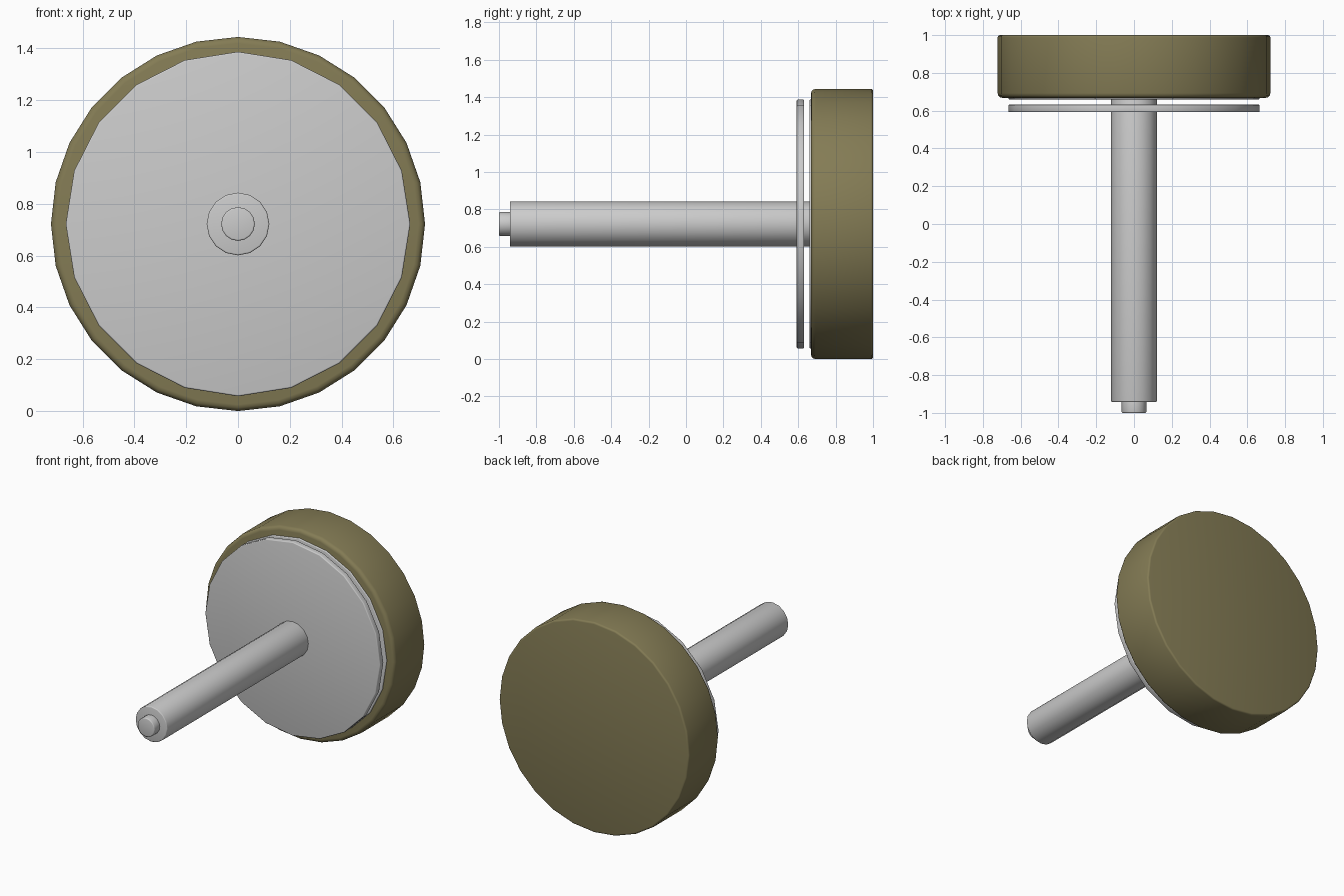
import bpy, bmesh, math

if "Cube" in bpy.data.objects:
    bpy.data.objects.remove(bpy.data.objects["Cube"])

CZ = 0.722  # height of the common axis


def lathe(name, profile, sides, mat=None):
    """Closed solid of revolution about the y axis; profile is (radius, y) from front to back."""
    bm = bmesh.new()
    rings = []
    for r, y in profile:
        rings.append([bm.verts.new((r * math.sin(2 * math.pi * i / sides), y,
                                    CZ + r * math.cos(2 * math.pi * i / sides)))
                      for i in range(sides)])
    for a, b in zip(rings, rings[1:]):
        for i in range(sides):
            j = (i + 1) % sides
            bm.faces.new((a[i], a[j], b[j], b[i]))
    bm.faces.new(rings[0])
    bm.faces.new(rings[-1])
    bmesh.ops.recalc_face_normals(bm, faces=bm.faces)
    me = bpy.data.meshes.new(name)
    bm.to_mesh(me)
    bm.free()
    ob = bpy.data.objects.new(name, me)
    bpy.context.collection.objects.link(ob)
    if mat:
        me.materials.append(mat)
    bpy.ops.object.select_all(action='DESELECT')
    ob.select_set(True)
    bpy.context.view_layer.objects.active = ob
    bpy.ops.object.shade_smooth_by_angle(angle=math.radians(50))
    return ob


def rounded(r, y0, y1, b0, b1):
    """Cylinder profile with rounded front (b0) and back (b1) edges."""
    angles = [0, math.pi / 6, math.pi / 3, math.pi / 2]
    front = [(r - b0 + b0 * math.sin(a), y0 + b0 - b0 * math.cos(a)) for a in angles]
    back = [(r - b1 + b1 * math.cos(a), y1 - b1 + b1 * math.sin(a)) for a in angles]
    return front + back


olive = bpy.data.materials.new("olive")
olive.diffuse_color = (0.23, 0.20, 0.09, 1)
olive.use_nodes = True
olive.node_tree.nodes["Principled BSDF"].inputs["Base Color"].default_value = olive.diffuse_color

# Thick padded head
lathe("pad", rounded(0.722, 0.668, 1.0, 0.025, 0.012), 28, olive)
# Backing plate set in the pad and the free washer in front of it
lathe("backing_plate", rounded(0.665, 0.66, 0.70, 0.006, 0.006), 20)
lathe("washer", rounded(0.665, 0.592, 0.632, 0.006, 0.006), 20)
# Shaft with its small end pin
lathe("shaft", rounded(0.121, -0.942, 0.68, 0.006, 0.006), 16)
lathe("end_pin", rounded(0.065, -1.0, -0.92, 0.006, 0.006), 16)
